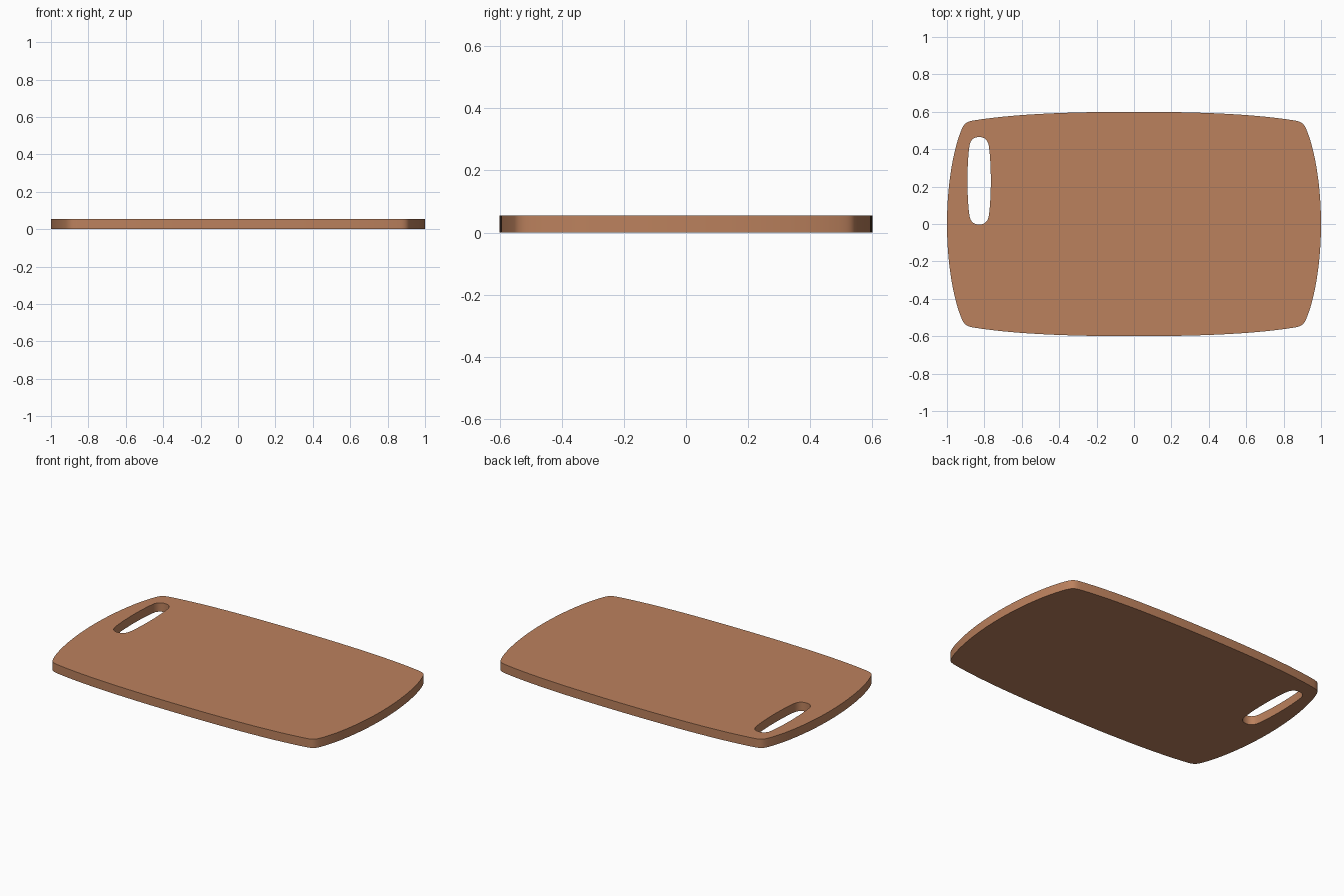
import bpy, bmesh
from mathutils import Vector
from mathutils.geometry import interpolate_bezier

if "Cube" in bpy.data.objects:
    bpy.data.objects.remove(bpy.data.objects["Cube"])

THICK = 0.055


def outline(quarter, centre, steps=14):
    """Sample a quarter outline of bezier segments and mirror it into a closed loop."""
    q = []
    for seg in quarter:
        q += interpolate_bezier(*[Vector(p) for p in seg], steps)[:-1]
    q.append(Vector(quarter[-1][3]))
    loop = q + [Vector((p.x, -p.y)) for p in q[-2::-1]]
    loop += [Vector((-p.x, p.y)) for p in loop[-2:0:-1]]
    return [(p.x + centre[0], p.y + centre[1]) for p in loop]


# Board outline: bowed long edge, rounded corner, bowed short edge
board_quarter = [
    ((0, 0.60), (0.35, 0.60), (0.65, 0.588), (0.86, 0.553)),
    ((0.86, 0.553), (0.90, 0.546), (0.91, 0.535), (0.926, 0.495)),
    ((0.926, 0.495), (0.968, 0.39), (1.0, 0.20), (1.0, 0)),
]
# Grip slot outline
slot_quarter = [
    ((0, 0.234), (0.025, 0.234), (0.045, 0.222), (0.051, 0.19)),
    ((0.051, 0.19), (0.058, 0.15), (0.0625, 0.07), (0.0625, 0)),
]

bm = bmesh.new()
edges = []
for pts in (outline(board_quarter, (0, 0)), outline(slot_quarter, (-0.828, 0.231))):
    vs = [bm.verts.new((x, y, 0)) for x, y in pts]
    edges += [bm.edges.new((vs[i - 1], vs[i])) for i in range(len(vs))]
bmesh.ops.triangle_fill(bm, use_beauty=True, edges=edges)

# Thickness
res = bmesh.ops.extrude_face_region(bm, geom=bm.faces[:], use_keep_orig=True)
top = [g for g in res["geom"] if isinstance(g, bmesh.types.BMVert)]
bmesh.ops.translate(bm, verts=top, vec=(0, 0, THICK))
bmesh.ops.recalc_face_normals(bm, faces=bm.faces[:])

mesh = bpy.data.meshes.new("cutting_board")
bm.to_mesh(mesh)
bm.free()
board = bpy.data.objects.new("cutting_board", mesh)
bpy.context.collection.objects.link(board)

wood = bpy.data.materials.new("warm wood")
wood.diffuse_color = (0.50, 0.22, 0.11, 1)
wood.use_nodes = True
wood.node_tree.nodes["Principled BSDF"].inputs["Base Color"].default_value = wood.diffuse_color
mesh.materials.append(wood)

bpy.context.view_layer.objects.active = board
board.select_set(True)
bpy.ops.object.shade_smooth_by_angle(angle=0.7)
